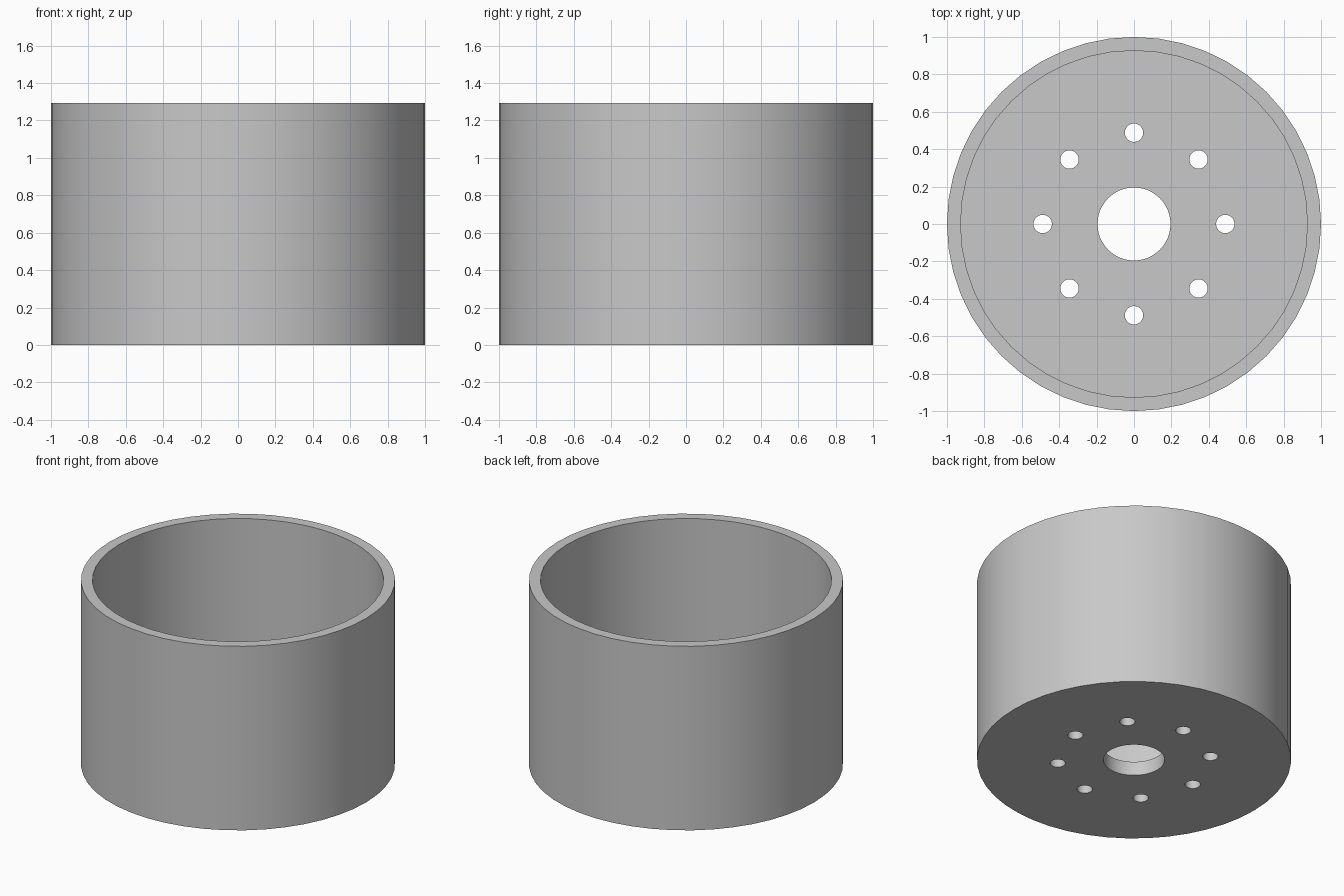
import bpy, bmesh, math
from mathutils import Matrix, Vector

cube = bpy.data.objects.get("Cube")
if cube:
    bpy.data.objects.remove(cube, do_unlink=True)

OUTER, INNER, HEIGHT, FLOOR = 1.0, 0.927, 1.293, 0.098
BORE, BOLT_CIRCLE, BOLT, SIDES = 0.195, 0.488, 0.049, 48

grey = bpy.data.materials.new("plain_grey")
grey.use_nodes = True
colour = (0.58, 0.58, 0.58, 1)
grey.diffuse_color = colour
grey.node_tree.nodes["Principled BSDF"].inputs["Base Color"].default_value = colour


def make_object(name, bm):
    bmesh.ops.recalc_face_normals(bm, faces=bm.faces)
    mesh = bpy.data.meshes.new(name)
    bm.to_mesh(mesh)
    bm.free()
    mesh.materials.append(grey)
    obj = bpy.data.objects.new(name, mesh)
    bpy.context.collection.objects.link(obj)
    return obj


def add_cylinder(bm, radius, bottom, top, sides, x=0, y=0):
    bmesh.ops.create_cone(
        bm, cap_ends=True, segments=sides, radius1=radius, radius2=radius,
        depth=top - bottom, matrix=Matrix.Translation((x, y, (top + bottom) / 2)))


# Open cup: revolve the wall and floor profile
bm = bmesh.new()
profile = [(0, 0), (OUTER, 0), (OUTER, HEIGHT), (INNER, HEIGHT), (INNER, FLOOR), (0, FLOOR)]
verts = [bm.verts.new((r, 0, z)) for r, z in profile]
edges = [bm.edges.new(pair) for pair in zip(verts, verts[1:])]
bmesh.ops.spin(bm, geom=verts + edges, cent=(0, 0, 0), axis=Vector((0, 0, 1)),
               angle=math.tau, steps=SIDES)
bmesh.ops.remove_doubles(bm, verts=bm.verts, dist=0.0001)
bmesh.ops.dissolve_limit(bm, angle_limit=0.01, verts=bm.verts, edges=bm.edges)
cup = make_object("cup", bm)

# Drills: centre bore and ring of eight bolt holes
bm = bmesh.new()
add_cylinder(bm, BORE, -0.1, 0.3, SIDES)
for i in range(8):
    a = i * math.tau / 8
    add_cylinder(bm, BOLT, -0.1, 0.3, 32, BOLT_CIRCLE * math.cos(a), BOLT_CIRCLE * math.sin(a))
drills = make_object("floor_drills", bm)
drills.hide_render = True

# Cut the holes through the floor
cut = cup.modifiers.new("floor_holes", 'BOOLEAN')
cut.operation = 'DIFFERENCE'
cut.solver = 'EXACT'
cut.object = drills
bpy.ops.object.select_all(action='DESELECT')
bpy.context.view_layer.objects.active = cup
cup.select_set(True)
bpy.ops.object.modifier_apply(modifier=cut.name)
bpy.data.objects.remove(drills, do_unlink=True)

# Smooth walls with crisp rims
bpy.ops.object.shade_smooth_by_angle(angle=math.radians(30))
